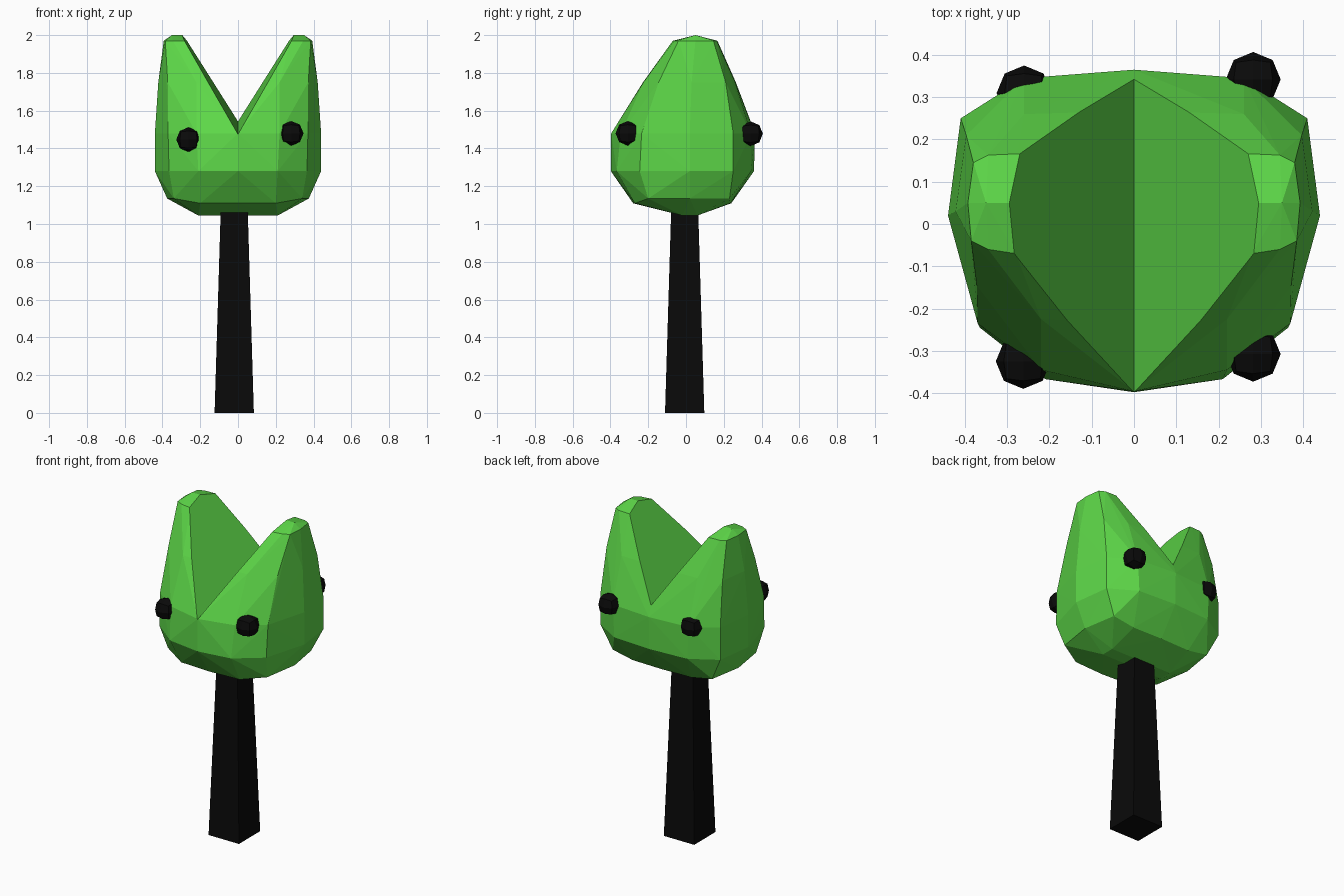
import bpy, bmesh
from mathutils import Vector

if "Cube" in bpy.data.objects:
    bpy.data.objects.remove(bpy.data.objects["Cube"])


def material(name, rgb):
    m = bpy.data.materials.new(name)
    m.diffuse_color = (*rgb, 1)
    m.use_nodes = True
    m.node_tree.nodes["Principled BSDF"].inputs["Base Color"].default_value = m.diffuse_color
    return m


def add_object(name, bm, mat):
    mesh = bpy.data.meshes.new(name)
    bm.to_mesh(mesh)
    bm.free()
    mesh.materials.append(mat)
    ob = bpy.data.objects.new(name, mesh)
    bpy.context.collection.objects.link(ob)
    return ob


green = material("leaf_green", (0.11, 0.68, 0.065))
black = material("bark_black", (0.003, 0.003, 0.003))

# Crown: half outlines (front to back) at each height, wrapped in a hull
rings = {
    1.045: [(0.21, -0.02), (0.21, 0.06)],
    1.11: [(0, -0.28), (0.2, -0.27), (0, 0.24), (0.2, 0.235)],
    1.135: [(0.34, -0.2), (0.375, 0.02), (0.34, 0.23)],
    1.28: [(0, -0.398), (0.21, -0.367), (0.365, -0.245), (0.44, 0.02),
           (0.41, 0.25), (0.25, 0.345), (0, 0.36)],
    1.48: [(0, -0.396), (0.22, -0.345), (0.37, -0.235), (0.44, 0.02),
           (0.41, 0.25), (0.26, 0.345), (0, 0.365)],
    1.75: [(0, -0.235), (0.22, -0.225), (0.372, -0.145), (0.422, 0.03),
           (0.397, 0.21), (0.26, 0.26), (0, 0.268)],
    1.97: [(0.28, -0.07), (0.345, -0.06), (0.385, -0.04), (0.393, 0.05),
           (0.38, 0.145), (0.345, 0.163), (0.275, 0.166)],
    2.0: [(0.35, 0.05)],
}
bm = bmesh.new()
for z, outline in rings.items():
    for x, y in outline:
        for s in ((1, -1) if x else (1,)):
            bm.verts.new((s * x, y, z))
res = bmesh.ops.convex_hull(bm, input=bm.verts)
bmesh.ops.delete(bm, geom=[v for v in bm.verts if not v.link_faces], context='VERTS')

# V notch: cut along the sloping plane, cap it, keep one half and mirror
a, b, c = Vector((0, -0.4, 1.475)), Vector((0, 0.365, 1.545)), Vector((0.295, 0.05, 2.0))
normal = (b - a).cross(c - a)
if normal.z < 0:
    normal.negate()
bmesh.ops.bisect_plane(bm, geom=bm.verts[:] + bm.edges[:] + bm.faces[:],
                       plane_co=a, plane_no=normal, clear_outer=True)
bmesh.ops.holes_fill(bm, edges=[e for e in bm.edges if e.is_boundary], sides=0)
bmesh.ops.bisect_plane(bm, geom=bm.verts[:] + bm.edges[:] + bm.faces[:],
                       plane_co=(0, 0, 0), plane_no=(1, 0, 0), clear_inner=True)
bmesh.ops.recalc_face_normals(bm, faces=bm.faces)
crown = add_object("crown", bm, green)
mirror = crown.modifiers.new("mirror", 'MIRROR')
mirror.use_clip = True

# Trunk: tapered square post, slightly off centre
bm = bmesh.new()
bmesh.ops.create_cube(bm, size=1)
for v in bm.verts:
    width = 0.142 if v.co.z > 0 else 0.208
    v.co = (v.co.x * width - 0.02, v.co.y * width - 0.007, 1.09 if v.co.z > 0 else 0)
add_object("trunk", bm, black)

# Berries: faceted rounded cubes set into the four corners
for name, pos in {
    "berry_front_left": (-0.262, -0.325, 1.447),
    "berry_front_right": (0.282, -0.308, 1.48),
    "berry_back_right": (0.282, 0.342, 1.478),
    "berry_back_left": (-0.26, 0.31, 1.475),
}.items():
    bm = bmesh.new()
    bmesh.ops.create_cube(bm, size=1)
    bmesh.ops.subdivide_edges(bm, edges=bm.edges, cuts=1, use_grid_fill=True)
    for v in bm.verts:
        v.co = v.co.normalized() * 0.065
        # pull corners out a little so the outline reads as an octagon
        v.co *= 1.08 if min(map(abs, v.co)) > 0.01 else 1
    add_object(name, bm, black).location = pos
